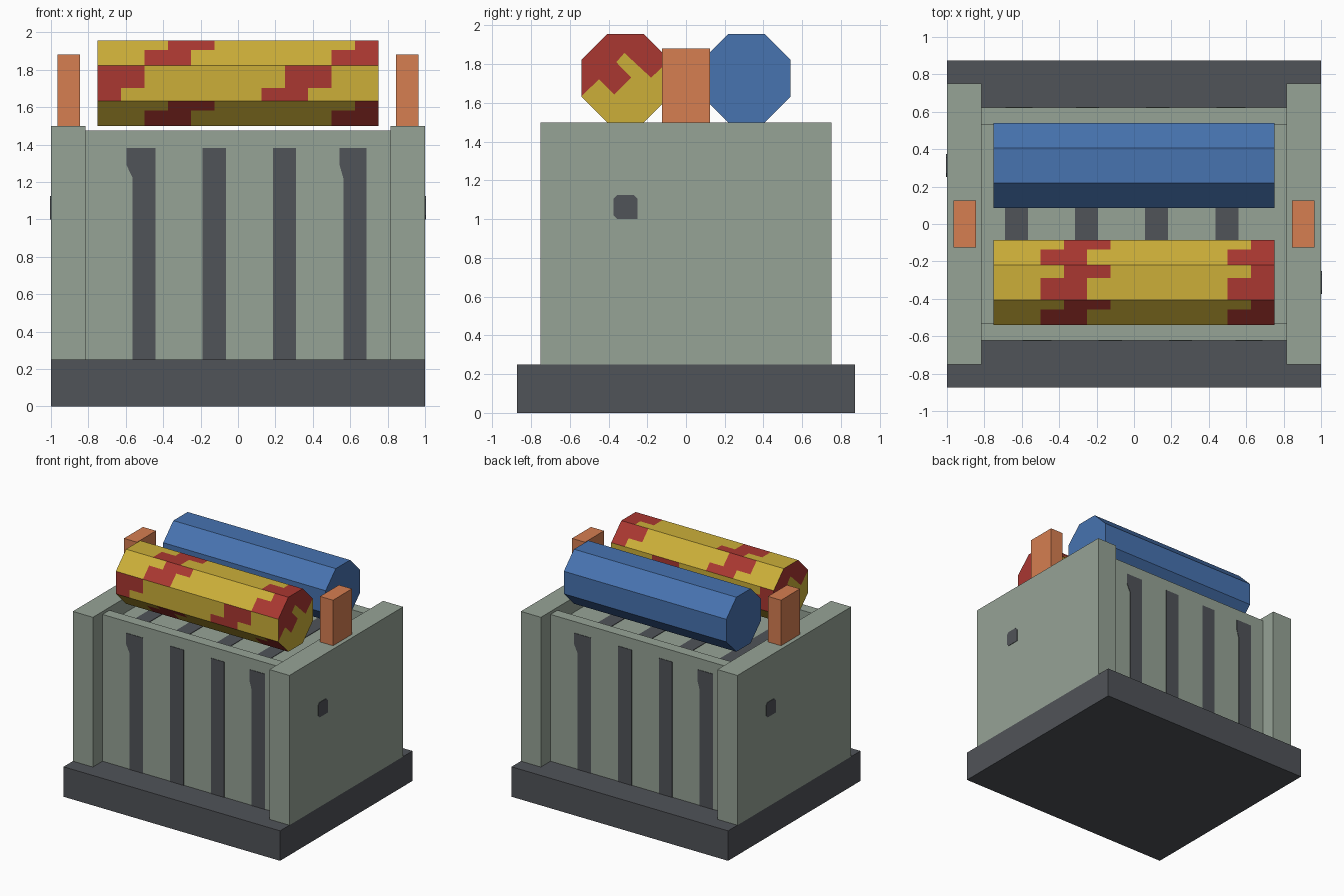
import bpy, bmesh, math
from mathutils import Vector

if "Cube" in bpy.data.objects:
    bpy.data.objects.remove(bpy.data.objects["Cube"])


def material(name, rgb):
    m = bpy.data.materials.new(name)
    lin = [(c / 255 / 12.92) if c < 11 else ((c / 255 + 0.055) / 1.055) ** 2.4 for c in rgb]
    m.diffuse_color = (*lin, 1)
    m.use_nodes = True
    m.node_tree.nodes["Principled BSDF"].inputs["Base Color"].default_value = m.diffuse_color
    return m


GREY = material("sage_grey", (150, 163, 150))
DARK = material("charcoal", (80, 83, 88))
YELLOW = material("mustard_yellow", (204, 175, 57))
RED = material("brick_red", (170, 55, 49))
BLUE = material("steel_blue", (71, 115, 176))
ORANGE = material("terracotta", (214, 126, 81))


def finish(name, bm, *mats):
    me = bpy.data.meshes.new(name)
    bm.to_mesh(me)
    bm.free()
    for m in mats:
        me.materials.append(m)
    ob = bpy.data.objects.new(name, me)
    bpy.context.collection.objects.link(ob)
    return ob


def prism(name, outline, offset, mat):
    """Extrude a closed 3D outline along an offset."""
    bm = bmesh.new()
    f = bm.faces.new([bm.verts.new(p) for p in outline])
    r = bmesh.ops.extrude_face_region(bm, geom=[f], use_keep_orig=True)
    bmesh.ops.translate(bm, verts=[v for v in r["geom"] if isinstance(v, bmesh.types.BMVert)], vec=offset)
    bmesh.ops.recalc_face_normals(bm, faces=bm.faces)
    return finish(name, bm, mat)


def box(name, x0, x1, y0, y1, z0, z1, mat):
    return prism(name, [(x0, y0, z0), (x1, y0, z0), (x1, y1, z0), (x0, y1, z0)], (0, 0, z1 - z0), mat)


# Base slab
box("base", -1, 1, -0.873, 0.873, 0, 0.25, DARK)

# Body with a shallow recess along the top
FLOOR = 1.375
section = [(-0.622, 0.25), (0.622, 0.25), (0.622, 1.475), (0.53, 1.475),
           (0.53, FLOOR), (-0.53, FLOOR), (-0.53, 1.475), (-0.622, 1.475)]
prism("body", [(-0.815, y, z) for y, z in section], (1.63, 0, 0), GREY)

# Parts repeated by a half turn: end plates, posts, side holes, slots
T = 0.004
slots = [(-0.563, -0.596, -0.44), (-0.19, -0.19, -0.065),
         (0.187, 0.187, 0.31), (0.563, 0.543, 0.687)]
for s, side in ((1, "right"), (-1, "left")):
    box(side + "_end_plate", 0.815 * s, s, -0.75, 0.75, 0.25, 1.5, GREY)
    box(side + "_post", 0.845 * s, 0.965 * s, -0.125, 0.125, 1.5, 1.88, ORANGE)
    hole = [(-0.375, 1.02), (-0.355, 1.0), (-0.25, 1.0), (-0.25, 1.105),
            (-0.27, 1.125), (-0.355, 1.125), (-0.375, 1.105)]
    prism(side + "_side_hole", [(s, y * s, z) for y, z in hole], (T * s, 0, 0), DARK)
    face = "front" if s == 1 else "back"
    for i, (low, flare, right) in enumerate(slots):
        shape = [(low, 0.25), (right, 0.25), (right, 1.38), (flare, 1.38), (flare, 1.29), (low, 1.22)]
        if flare == low:
            shape = shape[:4]
        prism(f"{face}_slot_{i + 1}", [(x * s, -0.622 * s, z) for x, z in shape], (0, -T * s, 0), DARK)

# Slots across the recess floor
for i in range(4):
    x = -0.69 + 0.375 * i
    box(f"floor_slot_{i + 1}", x, x + 0.123, -0.53, 0.53, FLOOR, FLOOR + T, DARK)

# Octagonal rolls
HALF, R, CZ = 0.75, 0.2275 / math.cos(math.pi / 8), 1.7275


def ring(cy):
    """Octagon from lower front, over the top, to lower rear."""
    return [(cy - R * math.sin(a), CZ - R * math.cos(a))
            for a in (math.radians(22.5 + 45 * k) for k in range(8))]


def outward_face(bm, pts, centre, mat=0):
    f = bm.faces.new([bm.verts.new(p) for p in pts])
    f.normal_update()
    if f.normal.dot(f.calc_center_median() - Vector(centre)) < 0:
        f.normal_flip()
    f.material_index = mat


prism("blue_roll", [(-HALF, y, z) for y, z in ring(0.3125)], (2 * HALF, 0, 0), BLUE)

# Patched roll: each side is two staggered rows of patches
SLANT = (0.62, [(-0.5, -0.25), (0.5, 0.75)], [(-0.375, -0.125), (0.625, 0.75)])
UPRIGHT = (0.36, [(-0.75, -0.625), (0.125, 0.375)], [(-0.75, -0.5), (0.25, 0.5)])
CY = -0.3125
oct_pts = ring(CY)
bm = bmesh.new()
for k in range(8):
    a, b = Vector(oct_pts[k]), Vector(oct_pts[(k + 1) % 8])
    step, lower, upper = UPRIGHT if k in (1, 5) else SLANT
    for v0, v1, patches in ((0, step, lower), (step, 1, upper)):
        p, q = a.lerp(b, v0), a.lerp(b, v1)
        cuts = sorted({-HALF, HALF, *(x for patch in patches for x in patch)})
        for x0, x1 in zip(cuts, cuts[1:]):
            red = any(l <= (x0 + x1) / 2 <= r for l, r in patches)
            outward_face(bm, [(x0, *p), (x1, *p), (x1, *q), (x0, *q)], ((x0 + x1) / 2, CY, CZ), int(red))

# Roll ends split by a stepped zigzag, red above and yellow below
zigzag = [(-0.45, 1.722), (-0.37, 1.643), (-0.282, 1.731), (-0.36, 1.81), (-0.318, 1.858), (-0.18, 1.73)]
for s in (1, -1):
    above = zigzag + [oct_pts[i] for i in (5, 4, 3, 2, 1)]
    below = zigzag + [oct_pts[i] for i in (5, 6, 7, 0, 1)]
    for shape, mat in ((above, 1), (below, 0)):
        outward_face(bm, [(HALF * s, CY + (y - CY) * s, z) for y, z in shape], (0, CY, CZ), mat)
bmesh.ops.remove_doubles(bm, verts=bm.verts, dist=0.0005)
finish("patched_roll", bm, YELLOW, RED)
